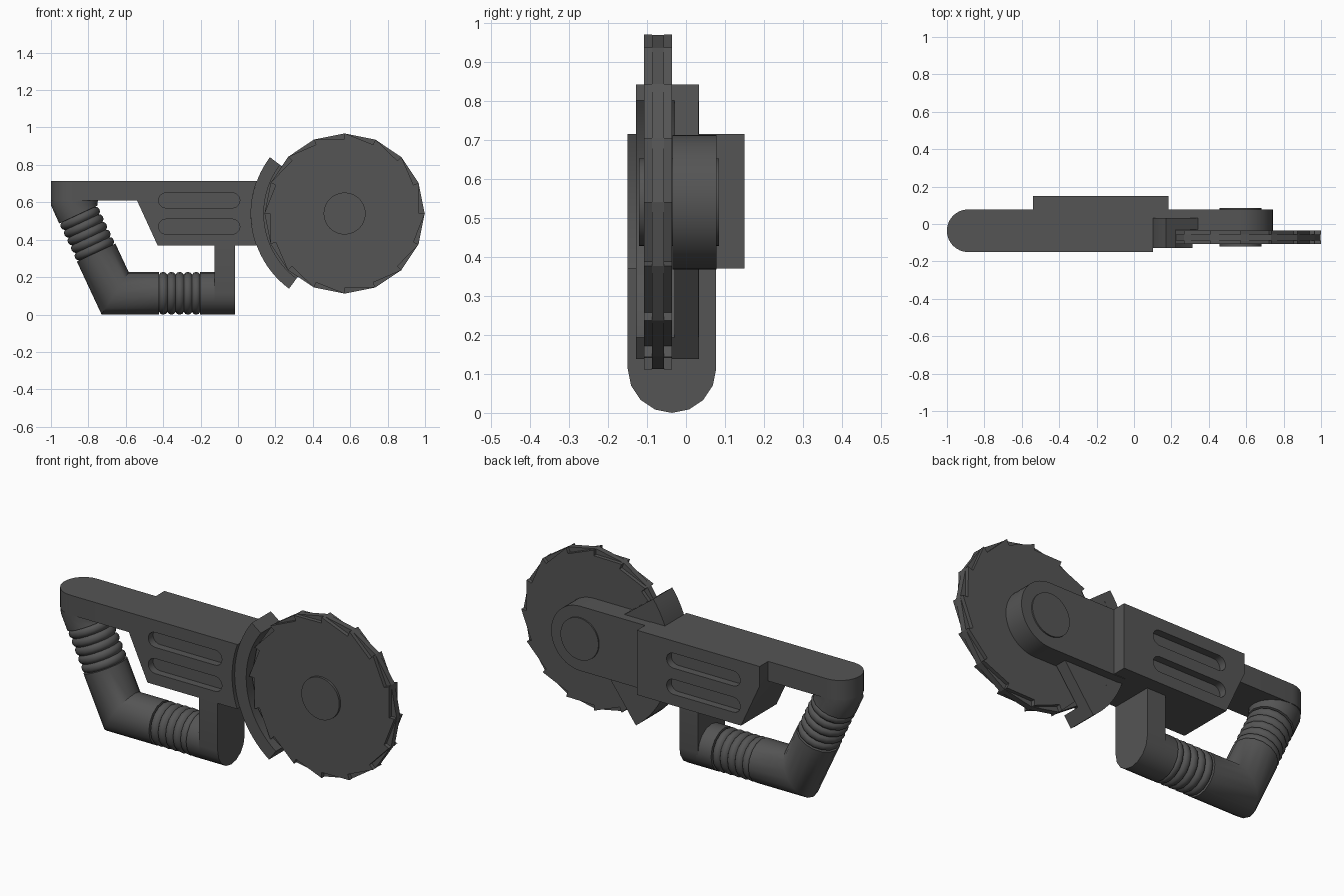
import bpy, bmesh
from math import sin, cos, pi, radians, sqrt
from mathutils import Vector

if "Cube" in bpy.data.objects:
    bpy.data.objects.remove(bpy.data.objects["Cube"])

CX, CZ = 0.57, 0.54      # blade axle
YC, R = -0.036, 0.1135   # handle centre line and tube radius

grey = bpy.data.materials.new("dark_grey")
grey.diffuse_color = (0.09, 0.09, 0.09, 1)
grey.use_nodes = True
grey.node_tree.nodes["Principled BSDF"].inputs["Base Color"].default_value = grey.diffuse_color


def finish(name, bm):
    bmesh.ops.recalc_face_normals(bm, faces=bm.faces)
    me = bpy.data.meshes.new(name)
    bm.to_mesh(me)
    bm.free()
    me.materials.append(grey)
    ob = bpy.data.objects.new(name, me)
    bpy.context.collection.objects.link(ob)
    return ob


def smooth(ob, angle=30):
    bpy.ops.object.select_all(action='DESELECT')
    ob.select_set(True)
    bpy.context.view_layer.objects.active = ob
    bpy.ops.object.shade_smooth_by_angle(angle=radians(angle))


def prism(name, pts, axis, a, b):
    """Extrude a 2D profile along one axis from a to b."""
    place = {'x': lambda u, v, w: (w, u, v),
             'y': lambda u, v, w: (u, w, v),
             'z': lambda u, v, w: (u, v, w)}[axis]
    bm = bmesh.new()
    lo = [bm.verts.new(place(u, v, a)) for u, v in pts]
    hi = [bm.verts.new(place(u, v, b)) for u, v in pts]
    bm.faces.new(lo)
    bm.faces.new(hi)
    n = len(pts)
    for i in range(n):
        j = (i + 1) % n
        bm.faces.new((lo[i], lo[j], hi[j], hi[i]))
    return finish(name, bm)


def arc(cx, cy, r, a0, a1, n):
    return [(cx + r * cos(radians(a0 + (a1 - a0) * i / n)),
             cy + r * sin(radians(a0 + (a1 - a0) * i / n))) for i in range(n + 1)]


def boolean(ob, other, op):
    m = ob.modifiers.new(op, 'BOOLEAN')
    m.object, m.operation, m.solver = other, op, 'EXACT'
    bpy.context.view_layer.objects.active = ob
    bpy.ops.object.modifier_apply(modifier=m.name)
    bpy.data.objects.remove(other)


# Motor housing with the rear top bar joined on
body = prism("motor_housing", [(-0.54, 0.715), (-0.54, 0.61), (-0.43, 0.37),
                               (0.185, 0.37), (0.185, 0.715)], 'y', -0.15, 0.15)
bar = prism("top_bar", arc(-1 + R, YC, R + 0.0005, 90, 270, 16) +
            [(-0.5, YC - R - 0.0005), (-0.5, YC + R + 0.0005)], 'z', 0.61, 0.715)
boolean(body, bar, 'UNION')
# Recess that follows the guard, and vent slots on both sides
boolean(body, prism("guard_recess", arc(CX, CZ, 0.5, 0, 357, 119), 'y', -0.3, 0.033), 'DIFFERENCE')
for z in (0.61, 0.47):
    slot = arc(0.01 - 0.04, z, 0.04, -90, 90, 10) + arc(-0.425 + 0.04, z, 0.04, 90, 270, 10)
    for a, b in ((-0.2, -0.11), (0.11, 0.2)):
        boolean(body, prism("slot_cutter", slot, 'y', a, b), 'DIFFERENCE')
smooth(body)

# Arm carrying the axle
smooth(prism("blade_arm", arc(CX, CZ, 0.1725, -90, 90, 24) +
             [(0.12, 0.7125), (0.12, 0.3675)], 'y', -0.034, 0.078))

# Guard: curved rim and sector-shaped back plate
A0, A1 = 143, 233.5
smooth(prism("guard_rim", arc(CX, CZ, 0.5, A0, A1, 24) + arc(CX, CZ, 0.432, A1, A0, 24),
             'y', -0.128, 0.033))
smooth(prism("guard_plate", arc(CX, CZ, 0.499, A0, A1, 24) + [(CX, CZ)], 'y', -0.03, 0.0325))

# Blade: 16-sided core between two saw-toothed plates
BR = 0.428
prism("blade_core", arc(CX, CZ, BR, 0, 337.5, 15), 'y', -0.087, -0.056)
teeth = []
for k in range(16):
    a = k * pi / 8
    teeth += [(CX + r * cos(a), CZ + r * sin(a)) for r in (BR + 0.001, BR - 0.029)]
prism("blade_front_plate", teeth, 'y', -0.108, -0.087)
prism("blade_back_plate", teeth, 'y', -0.056, -0.036)
smooth(prism("axle_hub", arc(CX, CZ, 0.112, 0, 352.5, 47), 'y', -0.12, 0.085))

# Front support post with rounded foot
smooth(prism("handle_post", arc(YC, R, R, 180, 360, 8) + [(YC + R, 0.39), (YC - R, 0.39)],
             'x', -0.125, -0.015))

# Bent tubular handle with ribbed grips
slant = Vector((cos(radians(115)), 0, sin(radians(115))))
flat = Vector((1, 0, 0))
corner = Vector((-0.657, YC, R))
up = Vector((0, 0, 1))
STEPS = 6


def ribs(start, step):
    """Five rounded ribs as (distance, radius) pairs."""
    out = [(start, R)]
    for k in range(5):
        for i in range(STEPS + 1):
            t = i / STEPS
            if i == STEPS and k < 4:
                continue
            out.append((start + step * (k + 0.02 + 0.96 * t), 0.1 + 0.0135 * sqrt(sin(pi * t) if 0 < t < 1 else 0)))
    return out + [(start + 5 * step, R)]


rings = [(Vector((-0.873, YC, 0.63)), slant, up, R), (corner + slant * 0.52, slant, up, R)]
rings += [(corner + slant * s, slant, slant, r) for s, r in ribs(0.465, -0.045)]
rings.append((corner, slant, (slant - flat).normalized(), R))
rings += [(corner + flat * s, -flat, flat, r) for s, r in ribs(0.235, 0.044)]
rings.append((Vector((-0.11, YC, R)), -flat, flat, R))

bm = bmesh.new()
loops = []
N = 16
for c, d, n, r in rings:
    side = Vector((d.z, 0, -d.x))
    loop = []
    for i in range(N):
        a = 2 * pi * i / N
        v = side * (r * cos(a)) + Vector((0, r * sin(a), 0))
        v -= d * (v.dot(n) / d.dot(n))
        p = c + v
        p.x = max(p.x, -1)
        loop.append(bm.verts.new(p))
    loops.append(loop)
for l0, l1 in zip(loops, loops[1:]):
    for i in range(N):
        j = (i + 1) % N
        bm.faces.new((l0[i], l0[j], l1[j], l1[i]))
bm.faces.new(loops[0])
bm.faces.new(loops[-1])
smooth(finish("handle_tube", bm), 40)
